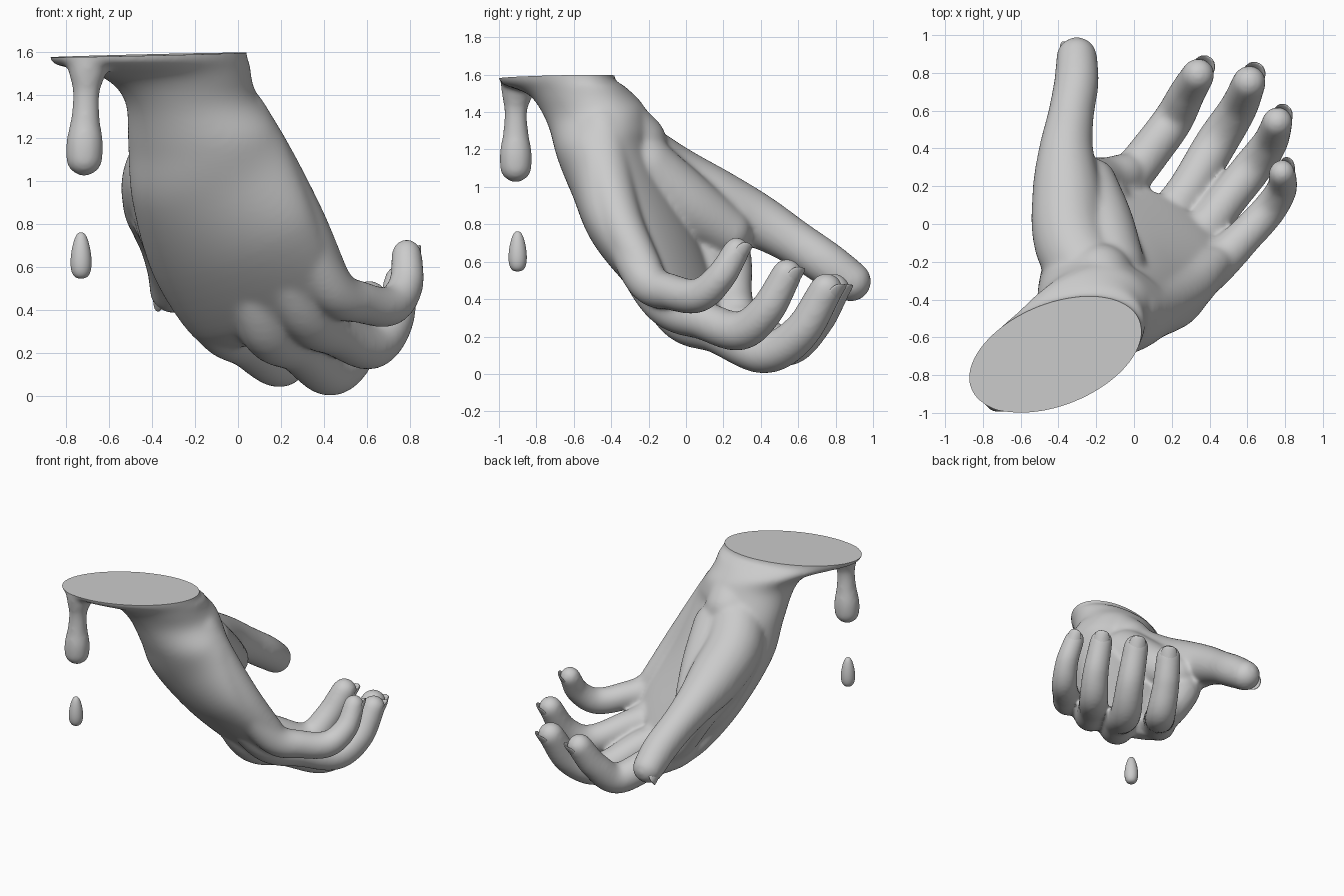
import bpy, bmesh, math
from mathutils import Vector, Matrix

if "Cube" in bpy.data.objects:
    bpy.data.objects.remove(bpy.data.objects["Cube"])


def new_object(name, bm):
    mesh = bpy.data.meshes.new(name)
    bm.to_mesh(mesh)
    bm.free()
    ob = bpy.data.objects.new(name, mesh)
    bpy.context.collection.objects.link(ob)
    return ob


def spline(pts, gap=None, steps=6):
    """Smooth curve through vectors; gap sets the spacing by distance."""
    p = [Vector(q) for q in pts]
    p = [2 * p[0] - p[1]] + p + [2 * p[-1] - p[-2]]
    for i in range(1, len(p) - 2):
        a, b, c, d = p[i - 1:i + 3]
        n = max(2, math.ceil((c - b).length / gap)) if gap else steps
        for k in range(n + (i == len(p) - 3)):
            t = k / n
            yield 0.5 * (2 * b + (c - a) * t + (2 * a - 5 * b + 4 * c - d) * t * t
                         + (3 * b - a - 3 * c + d) * t ** 3)


def chain(bm, pts):
    """Limb as a dense run of spheres along a smooth path of (x, y, z, radius)."""
    for v in spline(pts, gap=.02):
        bmesh.ops.create_icosphere(bm, subdivisions=3, radius=v[3],
                                   matrix=Matrix.Translation(v.to_3d()))


def loft(bm, rings, n=48):
    """Closed body through elliptical rings (centre, half axis u, half axis v)."""
    cols = [list(spline([r[j] for r in rings])) for j in range(3)]
    loops = []
    for c, u, v in zip(*cols):
        loops.append([bm.verts.new(c + u * math.cos(2 * math.pi * i / n)
                                   + v * math.sin(2 * math.pi * i / n)) for i in range(n)])
    faces = [bm.faces.new(loops[0]), bm.faces.new(loops[-1])]
    for a, b in zip(loops, loops[1:]):
        for i in range(n):
            faces.append(bm.faces.new((a[i], a[(i + 1) % n], b[(i + 1) % n], b[i])))
    bmesh.ops.recalc_face_normals(bm, faces=faces)


def smooth(ob):
    for o in bpy.context.selected_objects:
        o.select_set(False)
    ob.select_set(True)
    bpy.context.view_layer.objects.active = ob
    bpy.ops.object.shade_smooth_by_angle(angle=math.radians(45))


fingers = {
    "index": [(-.2, -.15, .85, .12), (-.11, .13, .37, .122), (.05, .34, .24, .113),
              (.2, .54, .148, .108), (.28, .69, .28, .098), (.34, .79, .45, .089)],
    "middle": [(.02, -.3, .84, .13), (.12, -.06, .34, .128), (.28, .17, .22, .113),
               (.43, .42, .113, .113), (.55, .61, .22, .102), (.61, .75, .45, .091)],
    "ring": [(.13, -.37, .84, .13), (.3, -.13, .4, .122), (.47, .1, .285, .107),
             (.62, .29, .23, .106), (.72, .43, .34, .095), (.76, .54, .535, .083)],
    "little": [(.25, -.4, .88, .1), (.43, -.22, .51, .11), (.58, -.07, .435, .098),
               (.71, .07, .42, .093), (.782, .185, .52, .083), (.785, .27, .66, .073)],
}
thumb = [(-.2, -.35, 1.22, .19), (-.33, -.1, 1.04, .2), (-.355, .16, .91, .185),
         (-.36, .38, .82, .147), (-.335, .57, .71, .124), (-.305, .75, .59, .12),
         (-.303, .882, .495, .11)]

# Hand body: wrist and palm
bm = bmesh.new()
n = Vector((.33, .78, .53))
loft(bm, [
    ((-.415, -.69, 1.68), (.445, .18, .012), (-.1, .25, 0)),
    ((-.415, -.69, 1.57), (.445, .18, .012), (-.1, .25, 0)),
    ((-.36, -.63, 1.535), (.41, .15, .01), (-.08, .26, 0)),
    ((-.28, -.545, 1.48), (.34, .08, 0), (-.05, .27, 0)),
    ((-.215, -.48, 1.38), (.31, .02, .01), (0, .265, .03)),
    ((-.17, -.43, 1.22), (.34, -.08, .05), (.03, .25, .07)),
    ((-.13, -.38, 1.04), (.355, -.15, .1), n * .24),
    ((-.02, -.22, .715), (.37, -.25, .13), n * .21),
    ((.13, -.04, .41), (.34, -.22, .12), n * .14),
    ((.2, .05, .31), (.26, -.17, .09), n * .08)])

# Fingers, thumb, then the web, ball and heel of the hand
for pts in fingers.values():
    chain(bm, pts)
chain(bm, thumb)
chain(bm, [(-.36, .08, .84, .14), (-.28, .23, .65, .115), (-.15, .25, .43, .105), (-.05, .27, .33, .105)])
chain(bm, [(-.32, -.13, .98, .19), (-.31, 0, .82, .17), (-.25, .08, .62, .14), (-.13, .13, .45, .11)])
chain(bm, [(-.12, -.22, 1.09, .18), (-.17, 0, .91, .17), (-.22, .22, .76, .13)])
chain(bm, [(0, -.45, 1.3, .14), (.13, -.43, 1.08, .14), (.29, -.35, .81, .12), (.42, -.22, .55, .1)])
chain(bm, [(-.14, -.4, 1.36, .17), (-.18, -.28, 1.23, .18)])
# Hanging drip
chain(bm, [(-.69, -.88, 1.6, .11), (-.7, -.9, 1.52, .09), (-.705, -.91, 1.42, .064),
           (-.71, -.91, 1.28, .07), (-.713, -.91, 1.18, .088), (-.715, -.91, 1.11, .088)])
hand = new_object("hand", bm)

# Fuse, soften, then cut the wrist flat
m = hand.modifiers.new("fuse", 'REMESH')
m.mode, m.voxel_size = 'VOXEL', .013
m = hand.modifiers.new("soften", 'SMOOTH')
m.factor, m.iterations = .5, 28
bm = bmesh.new()
bm.from_object(hand, bpy.context.evaluated_depsgraph_get())
hand.modifiers.clear()
bmesh.ops.bisect_plane(bm, geom=bm.verts[:] + bm.edges[:] + bm.faces[:], dist=1e-5,
                       plane_co=(-.41, -.69, 1.588), plane_no=(-.02, -.012, 1), clear_outer=True)
bmesh.ops.holes_fill(bm, edges=[e for e in bm.edges if e.is_boundary], sides=0)
bmesh.ops.recalc_face_normals(bm, faces=bm.faces[:])
bm.to_mesh(hand.data)
bm.free()
smooth(hand)


# Nails: curved, slightly boxy plates on the outer side of each tip
def nail(name, tip, d, out, r):
    d = d.normalized()
    out = (out - out.dot(d) * d).normalized()
    side = d.cross(out)
    bm = bmesh.new()
    bmesh.ops.create_uvsphere(bm, u_segments=32, v_segments=16, radius=1)
    for v in bm.verts:
        x, y, z = (math.copysign(abs(c) ** .7, c) for c in v.co)
        bend = -.3 * r * x * x
        v.co = tip + side * (x * r * .68) + d * (y * r * .95) \
            + out * (z * r * .1 + r * .86 + bend)
    bmesh.ops.recalc_face_normals(bm, faces=bm.faces[:])
    smooth(new_object(name, bm))


for name, pts in fingers.items():
    p = [Vector(q[:3]) for q in pts]
    nail(name + "_nail", p[-1], p[-1] - p[-2], p[-3] - p[-4], pts[-1][3])
nail("thumb_nail", Vector((-.303, .882, .48)), Vector((-.02, .72, -.68)), Vector((-.85, .3, -.3)), .095)

# Falling droplet
bm = bmesh.new()
bmesh.ops.create_uvsphere(bm, u_segments=32, v_segments=20, radius=1)
for v in bm.verts:
    x, y, z = v.co
    w = .047 * (1 - .25 * z) * max(math.hypot(x, y), .01) ** -.3
    v.co = (-.73 + x * w, -.9 + y * w, .655 + z * .107)
smooth(new_object("droplet", bm))
